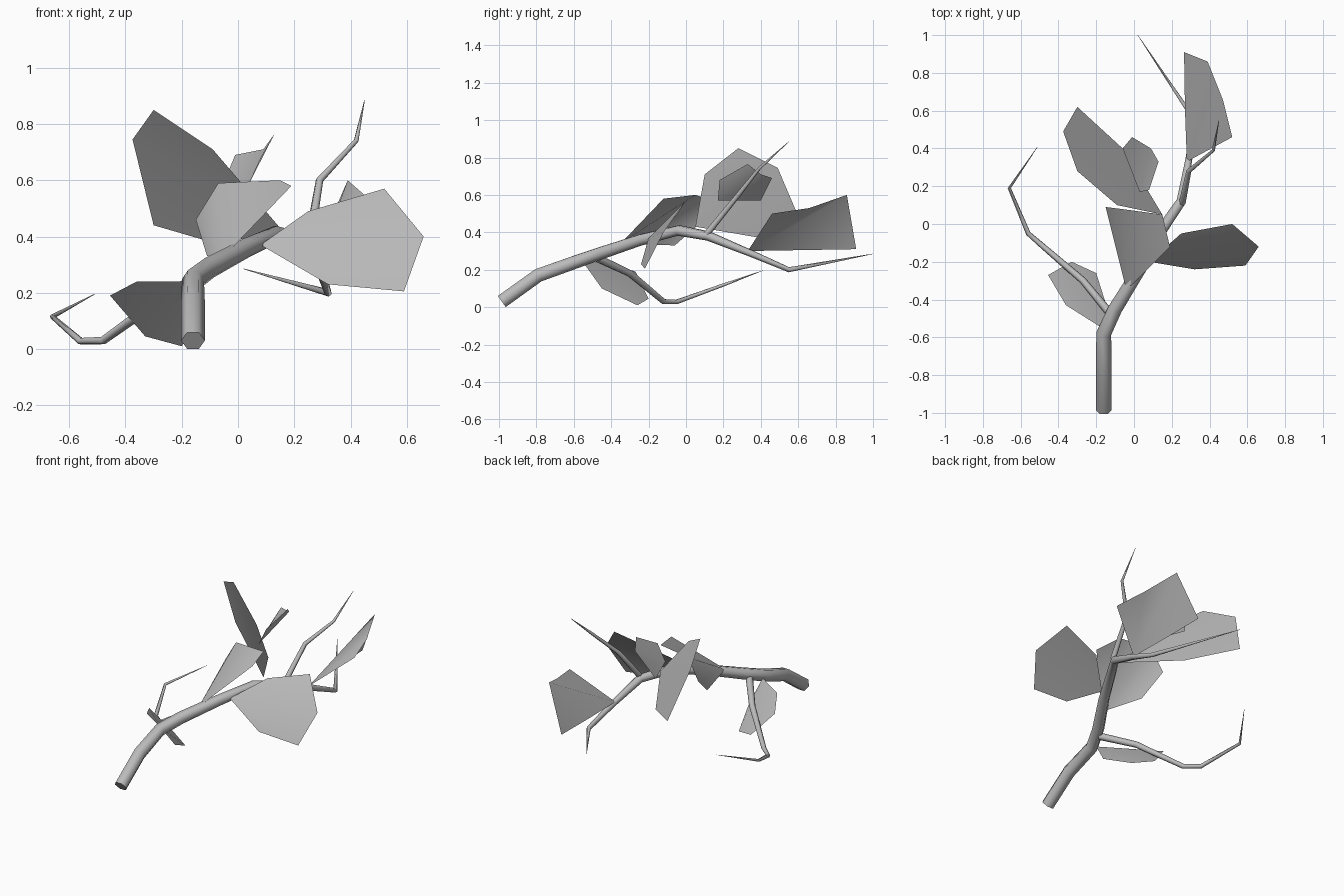
import bpy

if "Cube" in bpy.data.objects:
    bpy.data.objects.remove(bpy.data.objects["Cube"], do_unlink=True)

grey = bpy.data.materials.new("plain_grey")
grey.use_nodes = True
tone = (0.5, 0.5, 0.5, 1)
grey.diffuse_color = tone
grey.node_tree.nodes["Principled BSDF"].inputs["Base Color"].default_value = tone


def branch(name, points):
    """Tapered six-sided tube through (x, y, z, radius) points."""
    curve = bpy.data.curves.new(name, "CURVE")
    curve.dimensions = "3D"
    curve.bevel_depth = 1
    curve.bevel_resolution = 1
    curve.use_fill_caps = True
    spline = curve.splines.new("POLY")
    spline.points.add(len(points) - 1)
    for p, (x, y, z, r) in zip(spline.points, points):
        p.co = (x, y, z, 1)
        p.radius = r
    curve.materials.append(grey)
    obj = bpy.data.objects.new(name, curve)
    bpy.context.collection.objects.link(obj)
    bpy.ops.object.select_all(action="DESELECT")
    obj.select_set(True)
    bpy.context.view_layer.objects.active = obj
    bpy.ops.object.convert(target="MESH")
    bpy.ops.object.shade_smooth_by_angle(angle=1.1)


def leaf(name, outline):
    """Six-cornered blade folded along the midrib from stalk to tip."""
    mesh = bpy.data.meshes.new(name)
    mesh.from_pydata(outline, [], [(0, 1, 2, 3), (0, 3, 4, 5)])
    mesh.materials.append(grey)
    mesh.shade_smooth()
    bpy.context.collection.objects.link(bpy.data.objects.new(name, mesh))


# Woody parts
branch("main_stem", [
    (-.16, -.985, .03, .042), (-.16, -.79, .17, .042), (-.16, -.58, .245, .04),
    (-.10, -.45, .29, .038), (.03, -.24, .36, .034), (.14, -.04, .41, .03),
    (.25, .12, .38, .026), (.29, .34, .29, .019), (.32, .55, .2, .014),
    (.02, 1.0, .285, .001)])
branch("upper_twig", [
    (.255, .11, .39, .018), (.29, .28, .6, .014), (.42, .39, .74, .009),
    (.45, .55, .885, .001)])
branch("left_twig", [
    (-.13, -.47, .26, .022), (-.27, -.3, .18, .019), (-.48, -.12, .03, .015),
    (-.56, -.05, .028, .013), (-.66, .19, .115, .009), (-.51, .41, .195, .001)])

# Leaves
leaf("right_leaf", [
    (.08, -.2, .37), (.32, -.24, .23), (.59, -.22, .205),
    (.66, -.12, .4), (.52, 0, .57), (.25, -.05, .49)])
leaf("tall_leaf", [
    (.15, .05, .43), (-.09, .1, .71), (-.3, .28, .85),
    (-.375, .49, .745), (-.3, .62, .44), (-.06, .4, .37)])
leaf("middle_leaf", [
    (-.04, -.35, .34), (.19, -.12, .58), (.15, .05, .6),
    (-.07, .08, .59), (-.15, .09, .46), (-.11, -.06, .33)])
leaf("small_leaf", [
    (.03, .17, .57), (.08, .18, .68), (.13, .33, .765),
    (.09, .4, .71), (-.01, .46, .69), (-.06, .4, .57)])
leaf("lower_left_leaf", [
    (-.17, -.55, .24), (-.14, -.45, .1), (-.2, -.26, .01),
    (-.33, -.2, .045), (-.455, -.27, .19), (-.36, -.43, .24)])
leaf("back_leaf", [
    (.28, .33, .3), (.52, .46, .5), (.47, .66, .53),
    (.39, .86, .6), (.265, .91, .31), (.27, .6, .305)])
